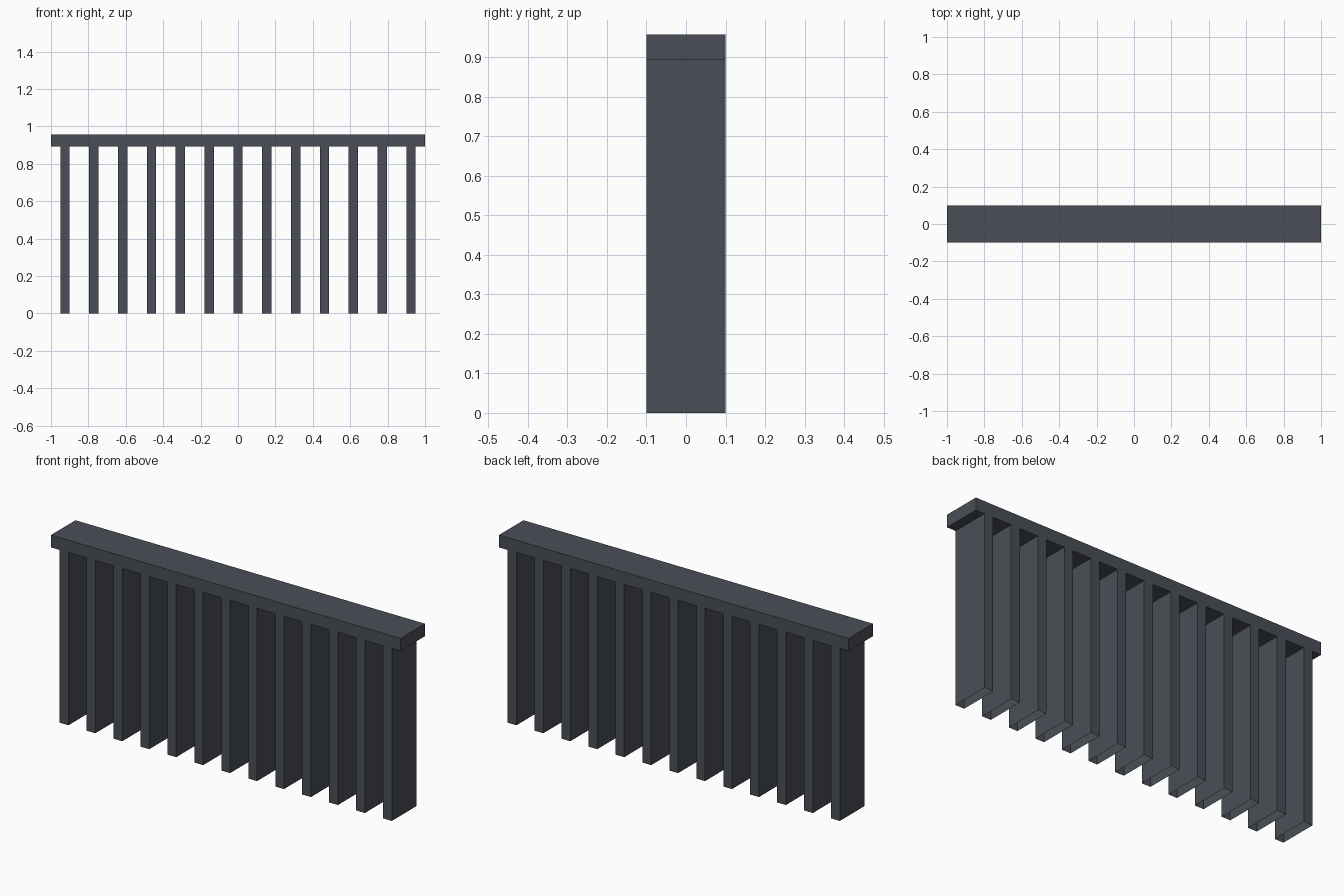
import bpy, bmesh

if "Cube" in bpy.data.objects:
    bpy.data.objects.remove(bpy.data.objects["Cube"])

slate = bpy.data.materials.new("dark slate grey")
slate.diffuse_color = (0.068, 0.076, 0.094, 1.0)
slate.use_nodes = True
slate.node_tree.nodes["Principled BSDF"].inputs["Base Color"].default_value = slate.diffuse_color


def box(name, x, z0, z1, width, depth, open_ends=False):
    """Box spanning z0..z1; open_ends leaves off its top and bottom."""
    bm = bmesh.new()
    bmesh.ops.create_cube(bm, size=1.0)
    for v in bm.verts:
        v.co.x = x + v.co.x * width
        v.co.y *= depth
        v.co.z = z0 if v.co.z < 0 else z1
    bm.normal_update()
    if open_ends:
        ends = [f for f in bm.faces if abs(f.normal.z) > 0.5]
        bmesh.ops.delete(bm, geom=ends, context='FACES_ONLY')
    mesh = bpy.data.meshes.new(name)
    bm.to_mesh(mesh)
    bm.free()
    mesh.materials.append(slate)
    obj = bpy.data.objects.new(name, mesh)
    bpy.context.collection.objects.link(obj)
    return obj


RAIL_BOTTOM, RAIL_TOP, DEPTH = 0.893, 0.957, 0.2

# Top rail
box("top_rail", 0, RAIL_BOTTOM, RAIL_TOP, 2.0, DEPTH)

# Thirteen upright slats, open underneath
COUNT, FIRST = 13, -0.925
for i in range(COUNT):
    x = FIRST - 2 * FIRST * i / (COUNT - 1)
    box(f"slat_{i + 1}", x, 0, RAIL_BOTTOM, 0.05, DEPTH, open_ends=True)
